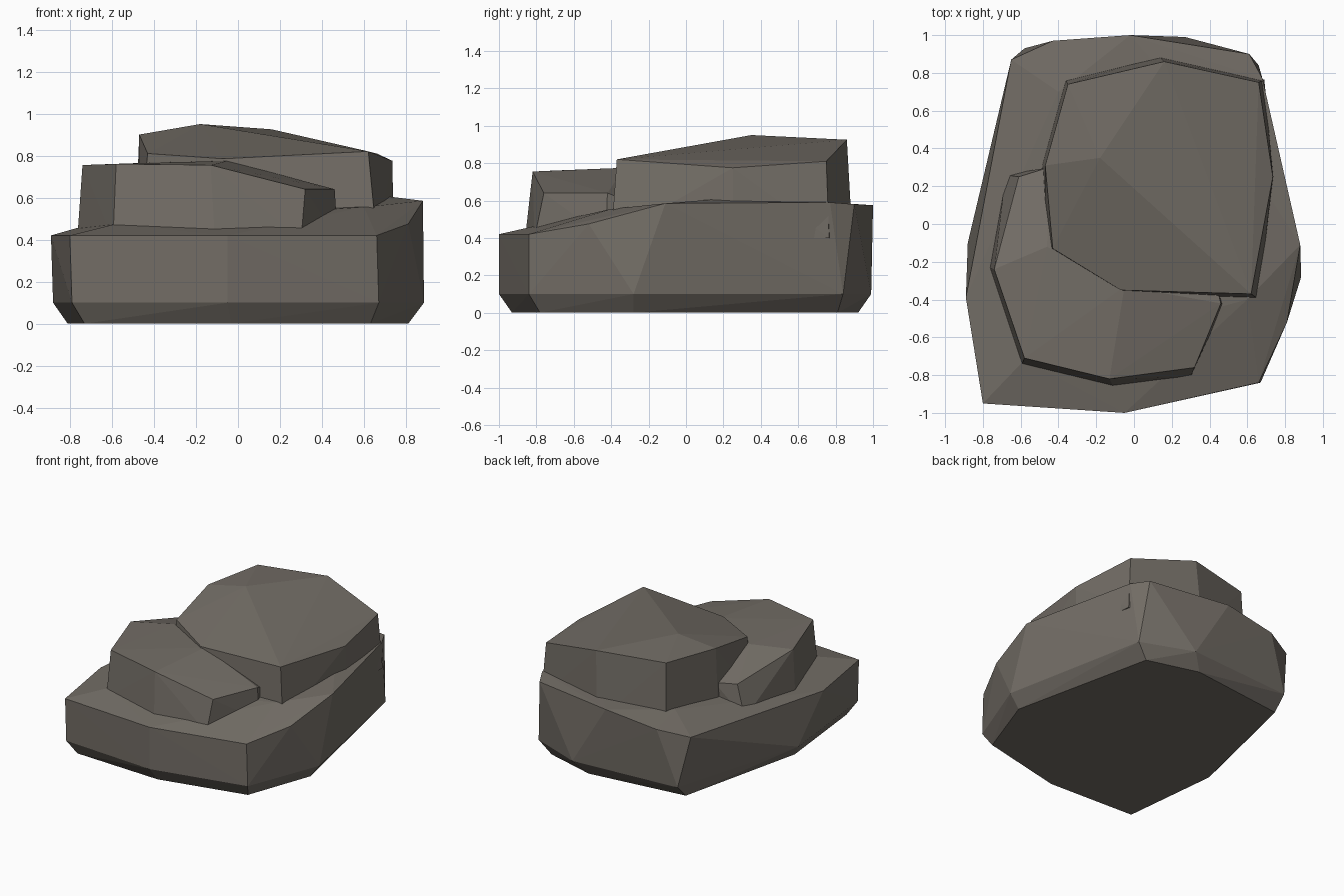
import bpy, bmesh

stone = bpy.data.materials.new("grey_brown_stone")
stone.diffuse_color = (0.17, 0.153, 0.132, 1)


def slab(name, *rings):
    """Faceted stone: the convex hull of a few rings of points."""
    bm = bmesh.new()
    for ring in rings:
        for p in ring:
            bm.verts.new(p)
    res = bmesh.ops.convex_hull(bm, input=bm.verts[:])
    junk = {g for g in res["geom_interior"] + res["geom_unused"]
            if isinstance(g, bmesh.types.BMVert)}
    bmesh.ops.delete(bm, geom=list(junk), context='VERTS')
    bmesh.ops.recalc_face_normals(bm, faces=bm.faces[:])
    me = bpy.data.meshes.new(name)
    bm.to_mesh(me)
    bm.free()
    me.materials.append(stone)
    ob = bpy.data.objects.new(name, me)
    bpy.context.collection.objects.link(ob)
    return ob


def flat(z, pts):
    return [(x, y, z) for x, y in pts]


# Wide base: chamfered foot, vertical sides, top rising toward the back
slab("base_rock",
     flat(0, [(.81, -.28), (.57, .81), (.18, .92), (-.58, .83),
              (-.81, -.16), (-.73, -.90), (-.03, -.93), (.63, -.78)]),
     flat(.1, [(.885, -.28), (.66, .84), (.27, .99), (-.58, .93),
               (-.88, -.10), (-.79, -.95), (-.05, -1), (.67, -.84)]),
     [(.88, -.11, .585), (.68, .77, .59), (.61, .90, .58), (-.02, 1, .575),
      (-.43, .97, .52), (-.65, .87, .48), (-.89, -.39, .42),
      (-.80, -.95, .42), (-.05, -1, .42), (.66, -.84, .42), (.81, -.52, .475)],
     [(.68, .2, .61), (-.58, -.72, .475), (.6, -.4, .555), (-.4, .7, .56)])

# Lower step at the front left
slab("front_step_rock",
     flat(.4, [(-.68, .26), (-.765, -.23), (-.595, -.745), (-.11, -.86),
               (.30, -.81), (.475, -.43), (.3, .2), (-.4, .3)]),
     [(-.61, .25, .64), (-.74, -.24, .755), (-.58, -.71, .76),
      (-.13, -.82, .755), (.32, -.76, .64), (.46, -.42, .64),
      (-.05, -.33, .775), (-.46, -.12, .765), (-.45, .30, .63)])

# Tall top block at the back right
slab("top_rock",
     flat(.4, [(.66, -.40), (.74, .25), (.69, .765), (.13, .89),
               (-.365, .765), (-.49, .31), (-.47, -.12), (-.05, -.36)]),
     [(.62, -.37, .82), (.735, .25, .775), (.66, .75, .81), (.16, .86, .925),
      (-.35, .74, .92), (-.47, .31, .90), (-.43, -.13, .81),
      (-.07, -.35, .785), (-.18, .35, .95)])
